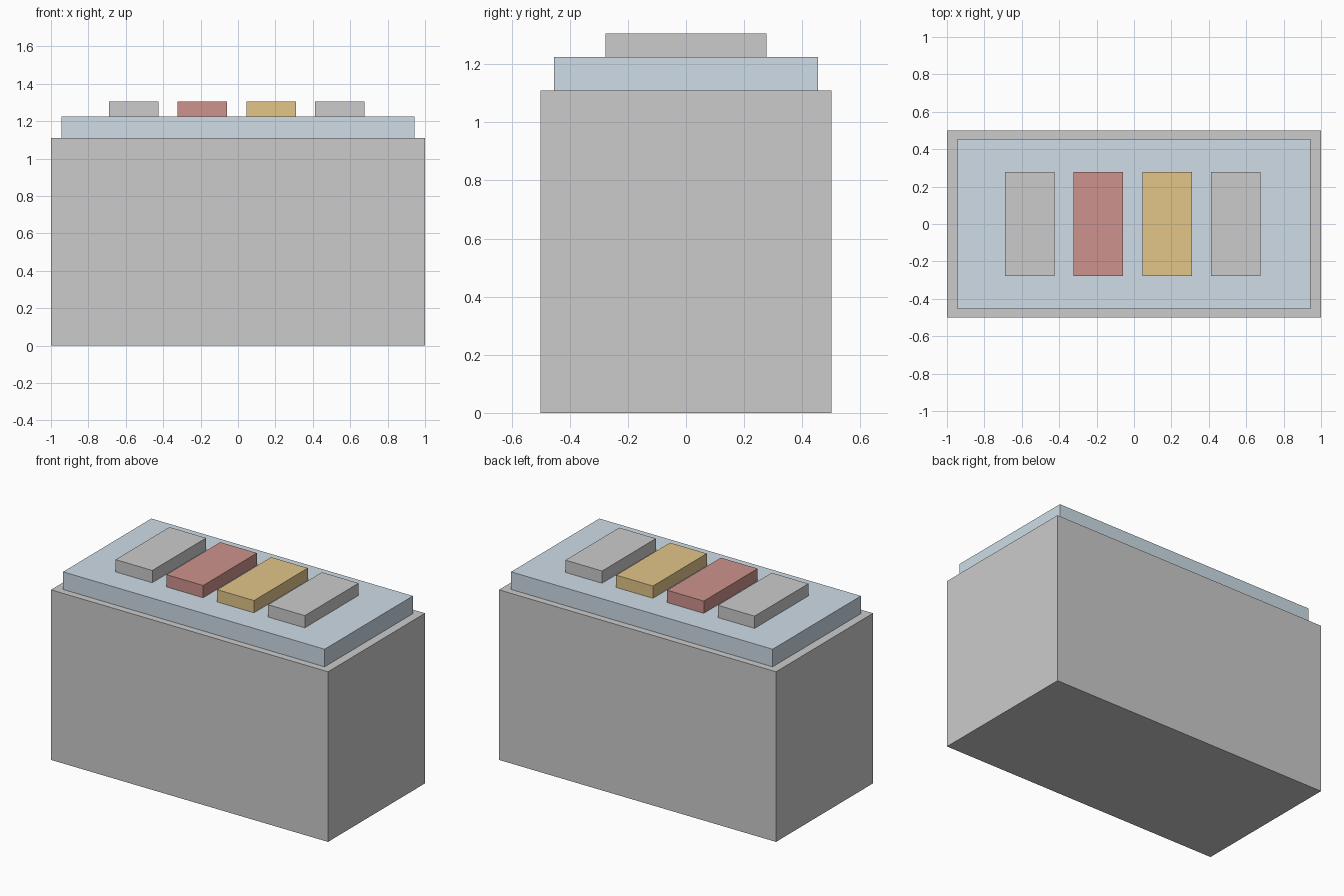
import bpy

if "Cube" in bpy.data.objects:
    bpy.data.objects.remove(bpy.data.objects["Cube"])


def material(name, rgb):
    mat = bpy.data.materials.new(name)
    mat.diffuse_color = (*rgb, 1.0)
    mat.use_nodes = True
    mat.node_tree.nodes["Principled BSDF"].inputs["Base Color"].default_value = mat.diffuse_color
    return mat


def box(name, x, y, z0, z1, width, depth, mat):
    """Box centred on x, y and spanning z0 to z1."""
    bpy.ops.mesh.primitive_cube_add(size=1, location=(x, y, (z0 + z1) / 2))
    obj = bpy.context.object
    obj.name = name
    obj.dimensions = (width, depth, z1 - z0)
    bpy.ops.object.transform_apply(location=False, rotation=False, scale=True)
    obj.data.materials.append(mat)
    return obj


stone = material("warm_grey", (0.81, 0.80, 0.79))
blue = material("pale_blue", (0.62, 0.72, 0.80))
silver = material("silver_grey", (0.71, 0.71, 0.73))
red = material("red", (0.61, 0.29, 0.27))
amber = material("amber", (0.76, 0.56, 0.25))

BODY_TOP, PANEL_TOP, KEY_TOP = 1.11, 1.225, 1.305

# Main body and the inset panel on top
box("body", 0, 0, 0, BODY_TOP, 2.0, 1.0, stone)
box("top_panel", 0, 0, BODY_TOP, PANEL_TOP, 1.888, 0.91, blue)

# Row of four blocks on the panel
row = [("left_block", silver), ("red_block", red),
       ("amber_block", amber), ("right_block", silver)]
for i, (name, mat) in enumerate(row):
    box(name, -0.557 + 0.367 * i, 0, PANEL_TOP, KEY_TOP, 0.265, 0.555, mat)
